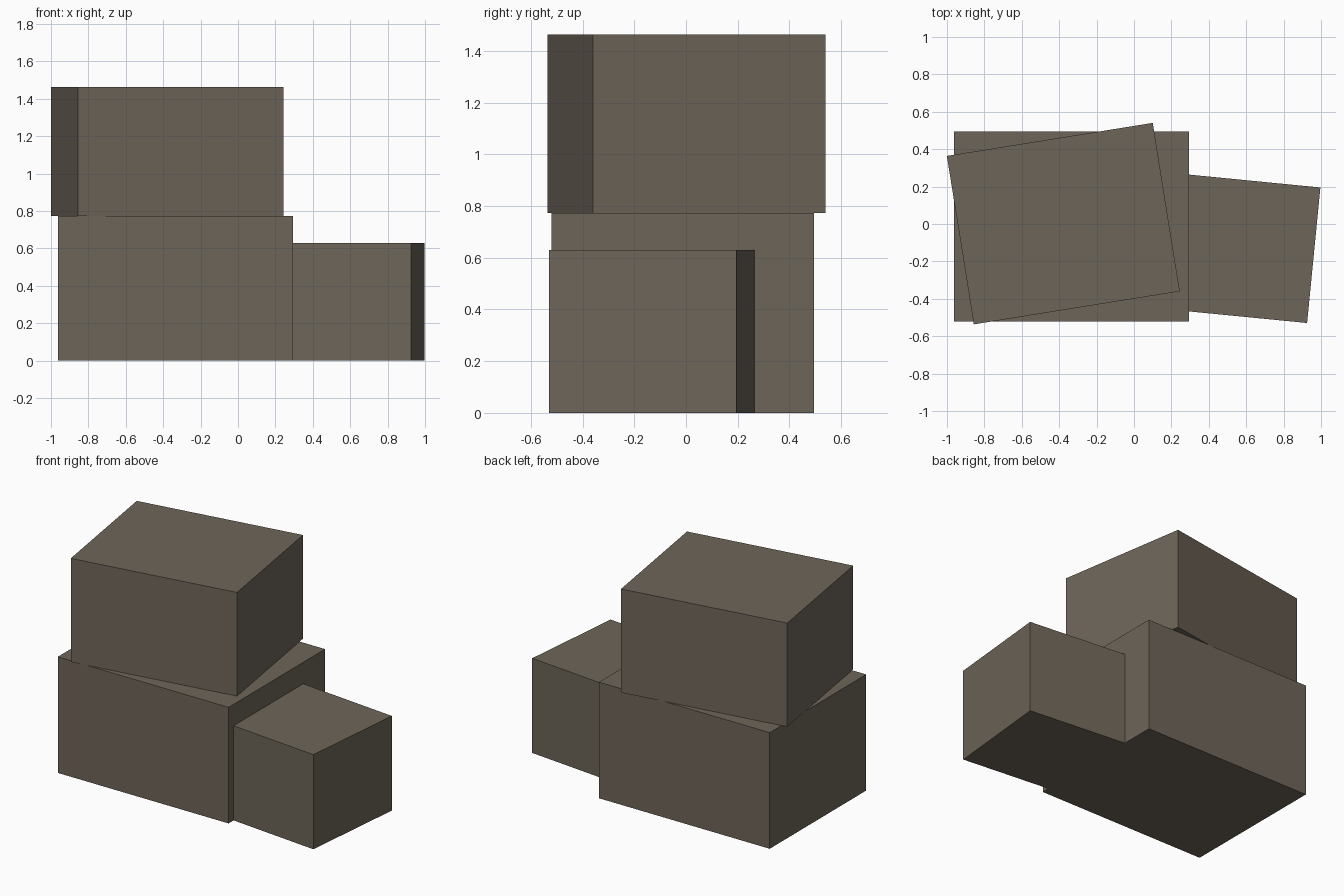
import bpy
import math

default = bpy.data.objects.get("Cube")
if default:
    bpy.data.objects.remove(default, do_unlink=True)

# One dull brown for every box
COLOUR = (0.155, 0.13, 0.1, 1.0)
brown = bpy.data.materials.new("dull_brown")
brown.use_nodes = True
brown.diffuse_color = COLOUR
shader = next(n for n in brown.node_tree.nodes if n.type == "BSDF_PRINCIPLED")
shader.inputs["Base Color"].default_value = COLOUR
shader.inputs["Roughness"].default_value = 0.9


def add_box(name, centre, size, bottom, turn=0.0):
    """Box resting on height 'bottom', turned about z by 'turn' degrees."""
    bpy.ops.mesh.primitive_cube_add(
        size=1,
        location=(centre[0], centre[1], bottom + size[2] / 2),
        rotation=(0, 0, math.radians(turn)),
    )
    box = bpy.context.object
    box.name = name
    box.scale = size
    bpy.ops.object.transform_apply(location=False, rotation=False, scale=True)
    box.data.materials.append(brown)
    return box


# Large box on the ground
add_box("base_box", (-0.334, -0.013), (1.258, 1.015, 0.773), 0.0)
# Box stacked on top, turned a little
add_box("upper_box", (-0.378, 0.002), (1.115, 0.912, 0.69), 0.773, 9.1)
# Smaller box pushed against the side
add_box("side_box", (0.563, -0.128), (0.8, 0.728, 0.63), 0.0, -5.6)
